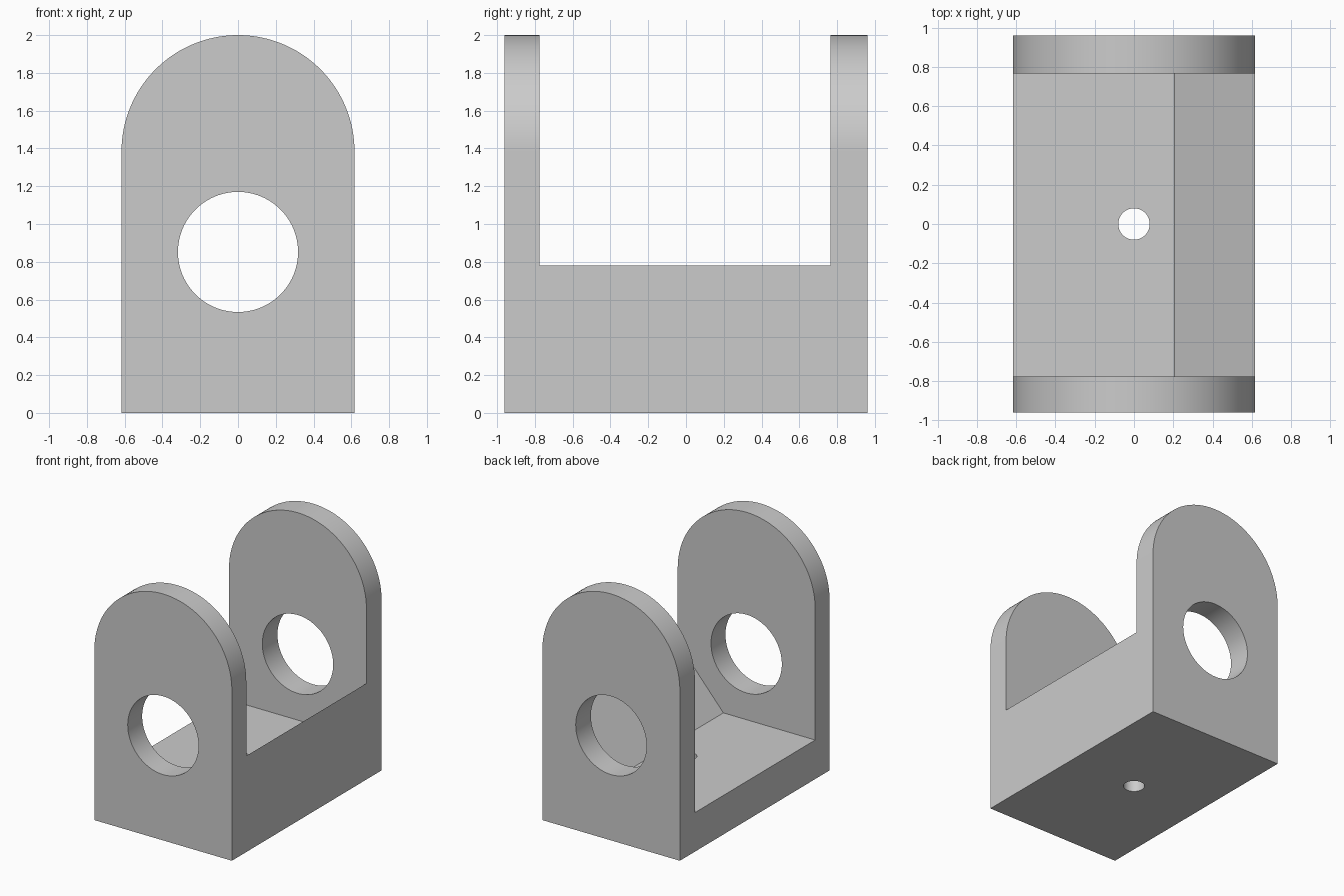
import bpy, bmesh, math

if "Cube" in bpy.data.objects:
    bpy.data.objects.remove(bpy.data.objects["Cube"], do_unlink=True)

HALF_W, HALF_D, HEIGHT = 0.617, 0.96, 2.0
INNER_FRONT, INNER_BACK = -0.775, 0.766
FLOOR, WALL_TOP, SLOPE_X = 0.317, 0.78, 0.207
BORE_R, BORE_Z, DRILL_R = 0.318, 0.852, 0.08

grey = bpy.data.materials.new("light_grey")
grey.use_nodes = True
colour = (0.6, 0.6, 0.6, 1)
grey.diffuse_color = colour
grey.node_tree.nodes["Principled BSDF"].inputs["Base Color"].default_value = colour


def circle(radius, z, start, end, count):
    """Points on an arc in the x-z plane."""
    return [(radius * math.cos(a), z + radius * math.sin(a))
            for a in (start + (end - start) * i / count for i in range(count + 1))]


def extrude(name, profile, y0, y1):
    """Solid from an x-z profile running from y0 to y1."""
    bm = bmesh.new()
    face = bm.faces.new([bm.verts.new((x, y0, z)) for x, z in profile])
    moved = bmesh.ops.extrude_face_region(bm, geom=[face])["geom"]
    verts = [v for v in moved if isinstance(v, bmesh.types.BMVert)]
    bmesh.ops.translate(bm, verts=verts, vec=(0, y1 - y0, 0))
    bmesh.ops.recalc_face_normals(bm, faces=bm.faces)
    mesh = bpy.data.meshes.new(name)
    bm.to_mesh(mesh)
    bm.free()
    mesh.materials.append(grey)
    obj = bpy.data.objects.new(name, mesh)
    bpy.context.collection.objects.link(obj)
    return obj


# Arched block that becomes the bracket
arch = circle(HALF_W, HEIGHT - HALF_W, 0, math.pi, 64)
bracket = extrude("bracket", [(-HALF_W, 0), (HALF_W, 0)] + arch, -HALF_D, HALF_D)

# Channel between the two end plates, with a sloped side
reach = 0.3
rise = (WALL_TOP - FLOOR) / (HALF_W - SLOPE_X)
channel = extrude("channel_cutter", [
    (-HALF_W - reach, FLOOR), (SLOPE_X, FLOOR),
    (HALF_W + reach, WALL_TOP + rise * reach),
    (HALF_W + reach, HEIGHT + reach), (-HALF_W - reach, HEIGHT + reach),
], INNER_FRONT, INNER_BACK)

# Large bore through both plates
bore = extrude("bore_cutter", circle(BORE_R, BORE_Z, 0, math.tau, 96)[:-1], -1.2, 1.2)

# Small drilled hole through the floor
drill = extrude("drill_cutter", circle(DRILL_R, 0, 0, math.tau, 48)[:-1], -0.5, 0.5)
drill.rotation_euler.x = math.pi / 2

# Cut the openings
bpy.ops.object.select_all(action="DESELECT")
bracket.select_set(True)
bpy.context.view_layer.objects.active = bracket
for cutter in (channel, bore, drill):
    cutter.hide_render = True
    mod = bracket.modifiers.new(cutter.name, "BOOLEAN")
    mod.operation, mod.solver, mod.object = "DIFFERENCE", "EXACT", cutter
    bpy.ops.object.modifier_apply(modifier=mod.name)
    bpy.data.objects.remove(cutter, do_unlink=True)

# Smooth curves, flat faces
bpy.ops.object.shade_smooth_by_angle(angle=math.radians(30))
bracket.modifiers.new("even_normals", "WEIGHTED_NORMAL").keep_sharp = True
